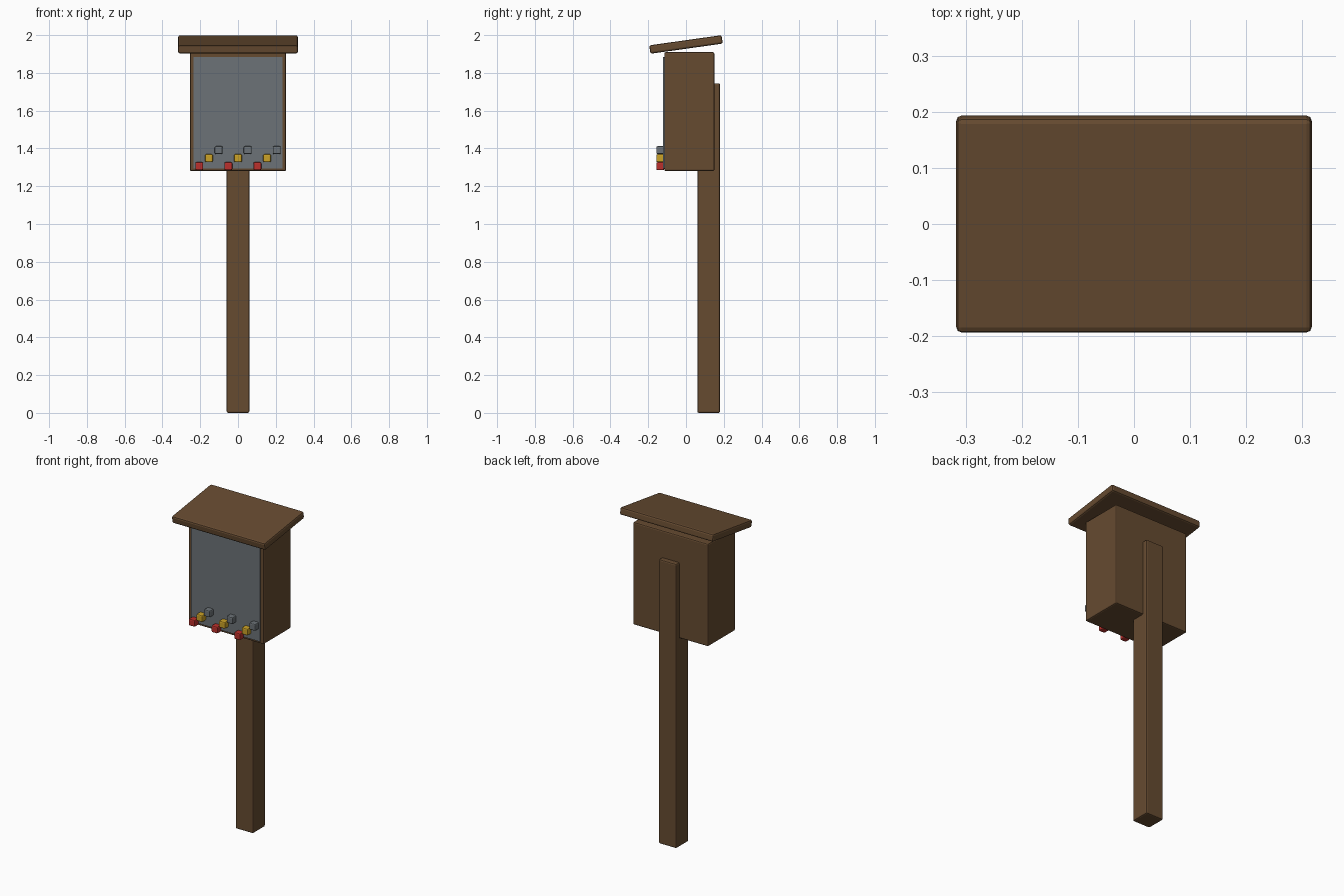
import bpy, math

if "Cube" in bpy.data.objects:
    bpy.data.objects.remove(bpy.data.objects["Cube"])


def material(name, rgb):
    m = bpy.data.materials.new(name)
    m.diffuse_color = (*rgb, 1)
    m.use_nodes = True
    m.node_tree.nodes["Principled BSDF"].inputs["Base Color"].default_value = m.diffuse_color
    return m


wood = material("brown wood", (0.133, 0.070, 0.030))
pane = material("slate grey", (0.150, 0.170, 0.185))
red = material("red", (0.50, 0.03, 0.025))
yellow = material("yellow", (0.60, 0.36, 0.02))
grey = material("button grey", (0.150, 0.170, 0.185))


def block(name, lo, hi, mat, bevel, tilt=0):
    """Bevelled box between two corners, optionally tilted about x."""
    bpy.ops.mesh.primitive_cube_add(size=1, location=[(a + b) / 2 for a, b in zip(lo, hi)])
    ob = bpy.context.object
    ob.name = name
    ob.scale = [b - a for a, b in zip(lo, hi)]
    bpy.ops.object.transform_apply(location=False, rotation=False, scale=True)
    ob.rotation_euler.x = math.radians(tilt)
    ob.data.materials.append(mat)
    if bevel:
        mod = ob.modifiers.new("soft edges", "BEVEL")
        mod.width = bevel
        mod.segments = 2
    return ob


# Post, box and sloping roof
block("post", (-0.06, 0.06, 0), (0.06, 0.18, 1.745), wood, 0.008)
block("box", (-0.255, -0.115, 1.28), (0.255, 0.15, 1.91), wood, 0.008)
block("roof", (-0.317, -0.1935, 1.928), (0.317, 0.1935, 1.973), wood, 0.01, 8)

# Front pane
block("front_pane", (-0.235, -0.122, 1.295), (0.235, -0.113, 1.885), pane, 0)

# Zigzag rows of small cubes
s = 0.021
for i in range(9):
    x, z = (i - 4) * 0.0513, 1.306 + (i % 3) * 0.0425
    block(f"cube_{i + 1}", (x - s, -0.157, z - s), (x + s, -0.115, z + s),
          (red, yellow, grey)[i % 3], 0.007)
